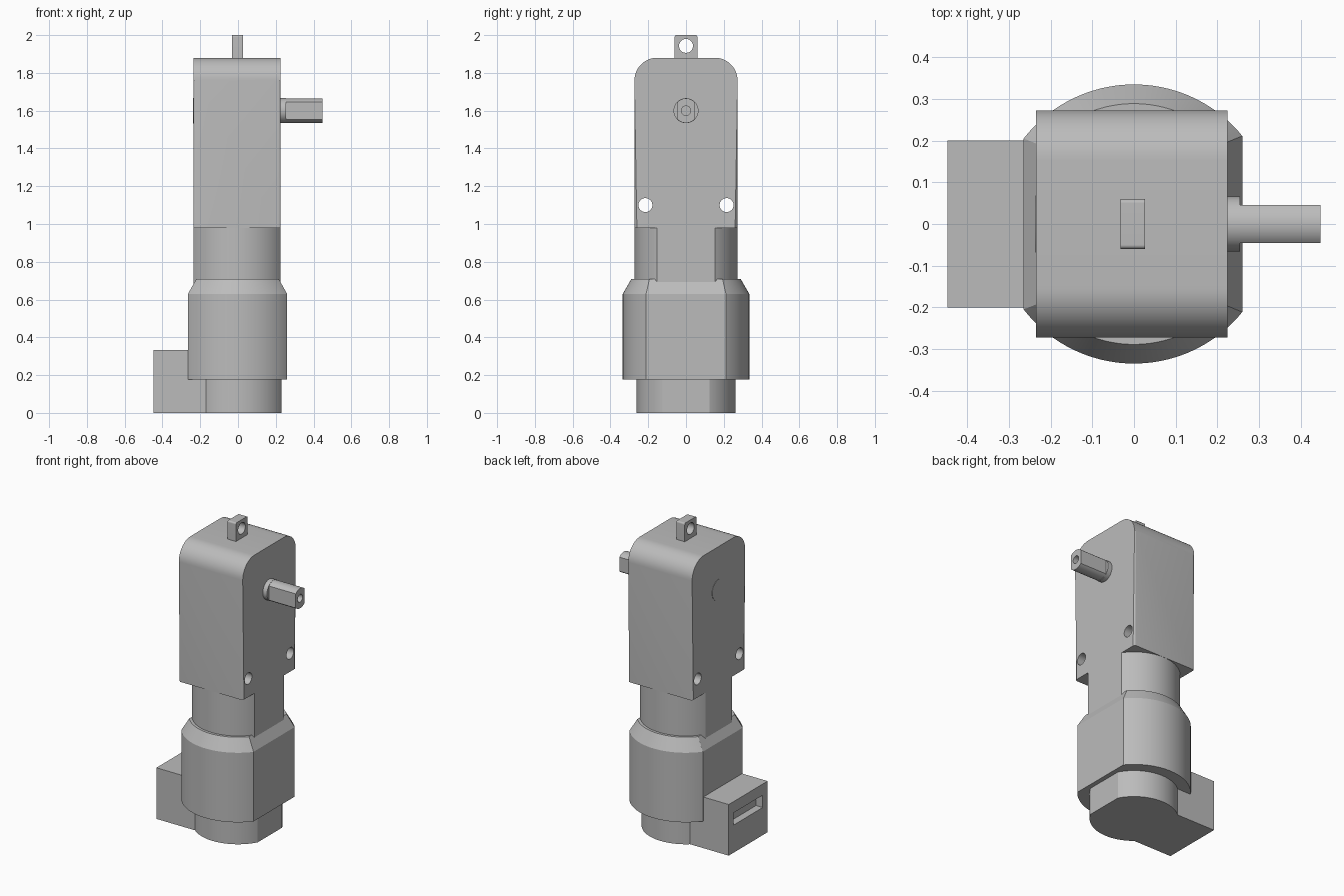
import bpy, bmesh
from math import pi, sin, cos, acos, radians
from mathutils import Matrix, Vector

cube = bpy.data.objects.get("Cube")
if cube:
    bpy.data.objects.remove(cube, do_unlink=True)

grey = bpy.data.materials.new("plain grey")
grey.use_nodes = True
grey.diffuse_color = (0.5, 0.5, 0.5, 1)
grey.node_tree.nodes["Principled BSDF"].inputs["Base Color"].default_value = (0.5, 0.5, 0.5, 1)


def finish(name, bm):
    bmesh.ops.recalc_face_normals(bm, faces=bm.faces)
    mesh = bpy.data.meshes.new(name)
    bm.to_mesh(mesh)
    bm.free()
    obj = bpy.data.objects.new(name, mesh)
    bpy.context.collection.objects.link(obj)
    mesh.materials.append(grey)
    return obj


def loft(bm, rings):
    """Skin a stack of equal-length point rings and cap both ends."""
    loops = [[bm.verts.new(p) for p in ring] for ring in rings]
    n = len(loops[0])
    for a, b in zip(loops, loops[1:]):
        for i in range(n):
            j = (i + 1) % n
            bm.faces.new((a[i], a[j], b[j], b[i]))
    bm.faces.new(loops[0])
    bm.faces.new(loops[-1])


def clipped_ring(r, left, right, z, n=40):
    """Circle cut by flats at x = left and x = right."""
    pts = []
    a, b = acos(min(1, right / r)), acos(max(-1, left / r))
    for side in (1, -1):
        for i in range(n + 1):
            t = a + (b - a) * (i / n if side > 0 else 1 - i / n)
            pts.append((r * cos(t), side * r * sin(t), z))
    return pts


def clipped_prism(name, levels):
    bm = bmesh.new()
    loft(bm, [clipped_ring(*level) for level in levels])
    return finish(name, bm)


def x_cylinder(name, r, x0, x1, y, z, flat=None):
    """Cylinder along x, with optional flats at y = +-flat."""
    bm = bmesh.new()
    angles = [2 * pi * i / 48 for i in range(48)]
    lim = flat or r
    loft(bm, [[(x, y + max(-lim, min(lim, r * cos(t))), z + r * sin(t)) for t in angles]
              for x in (x0, x1)])
    return finish(name, bm)


def box(name, lo, hi):
    bm = bmesh.new()
    size, mid = Vector(hi) - Vector(lo), (Vector(hi) + Vector(lo)) / 2
    bmesh.ops.create_cube(bm, size=1, matrix=Matrix.Translation(mid) @ Matrix.Diagonal((*size, 1)))
    return finish(name, bm)


def rounded_block(name, x0, x1, half, z0, z1, radius, edge=0):
    """Block with its two upper corners rounded in side profile."""
    prof = [(-half, z0), (half, z0)]
    for cy, start in ((half - radius, 0), (radius - half, pi / 2)):
        for i in range(13):
            t = start + pi / 2 * i / 12
            prof.append((cy + radius * cos(t), z1 - radius + radius * sin(t)))
    bm = bmesh.new()
    loft(bm, [[(x, y, z) for y, z in prof] for x in (x0, x1)])
    if edge:
        rim = [e for e in bm.edges
               if abs(e.verts[0].co.x - e.verts[1].co.x) < 1e-5
               and max(v.co.z for v in e.verts) > z0 + 1e-4]
        bmesh.ops.bevel(bm, geom=rim, offset=edge, segments=3, profile=0.5, affect='EDGES')
    return finish(name, bm)


def cut(obj, cutter):
    cutter.hide_render = True
    mod = obj.modifiers.new("cut", 'BOOLEAN')
    mod.operation, mod.solver, mod.object = 'DIFFERENCE', 'EXACT', cutter
    bpy.context.view_layer.objects.active = obj
    bpy.ops.object.modifier_apply(modifier=mod.name)
    bpy.data.objects.remove(cutter, do_unlink=True)


LEFT, RIGHT, SHAFT_Z = -0.235, 0.225, 1.6

# Gearbox housing with two through mounting holes
gearbox = rounded_block("gearbox_housing", LEFT, RIGHT, 0.273, 0.98, 1.88, 0.12, 0.013)
for y in (-0.215, 0.215):
    cut(gearbox, x_cylinder("hole_cutter", 0.037, -0.5, 0.5, y, 1.1))

# Mounting eye on top
eye = rounded_block("mounting_eye", -0.033, 0.027, 0.06, 1.87, 2.0, 0.01)
cut(eye, x_cylinder("eye_cutter", 0.037, -0.5, 0.5, 0, 1.943))

# Output shaft: collar, double-flat shaft with centre bore, rear bearing cap
x_cylinder("shaft_collar", 0.066, RIGHT - 0.02, 0.255, 0, SHAFT_Z)
shaft = x_cylinder("output_shaft", 0.065, RIGHT - 0.02, 0.448, 0, SHAFT_Z, 0.046)
cut(shaft, x_cylinder("bore_cutter", 0.025, 0.36, 0.5, 0, SHAFT_Z))
x_cylinder("bearing_cap", 0.068, LEFT - 0.002, LEFT + 0.02, 0, SHAFT_Z)

# Neck, motor body with chamfered shoulder, and base
clipped_prism("neck", [(0.272, LEFT, RIGHT, 0.6), (0.272, LEFT, RIGHT, 0.98)])
clipped_prism("motor_body", [(0.335, -0.265, 0.26, 0.177),
                             (0.335, -0.265, 0.26, 0.63),
                             (0.289, -0.22, 0.215, 0.71)])
clipped_prism("motor_base", [(0.262, -0.2, 0.23, 0), (0.262, -0.2, 0.23, 0.18)])

# Connector block with a socket slot
connector = box("connector_block", (-0.448, -0.2, 0), (-0.15, 0.2, 0.333))
cut(connector, box("slot_cutter", (-0.5, -0.15, 0.18), (-0.4, 0.15, 0.26)))

# Smooth curved walls, keep crisp edges
bpy.ops.object.select_all(action='DESELECT')
for obj in bpy.context.scene.objects:
    if obj.type == 'MESH' and grey.name in obj.data.materials:
        obj.select_set(True)
        bpy.context.view_layer.objects.active = obj
bpy.ops.object.shade_smooth_by_angle(angle=radians(25))
